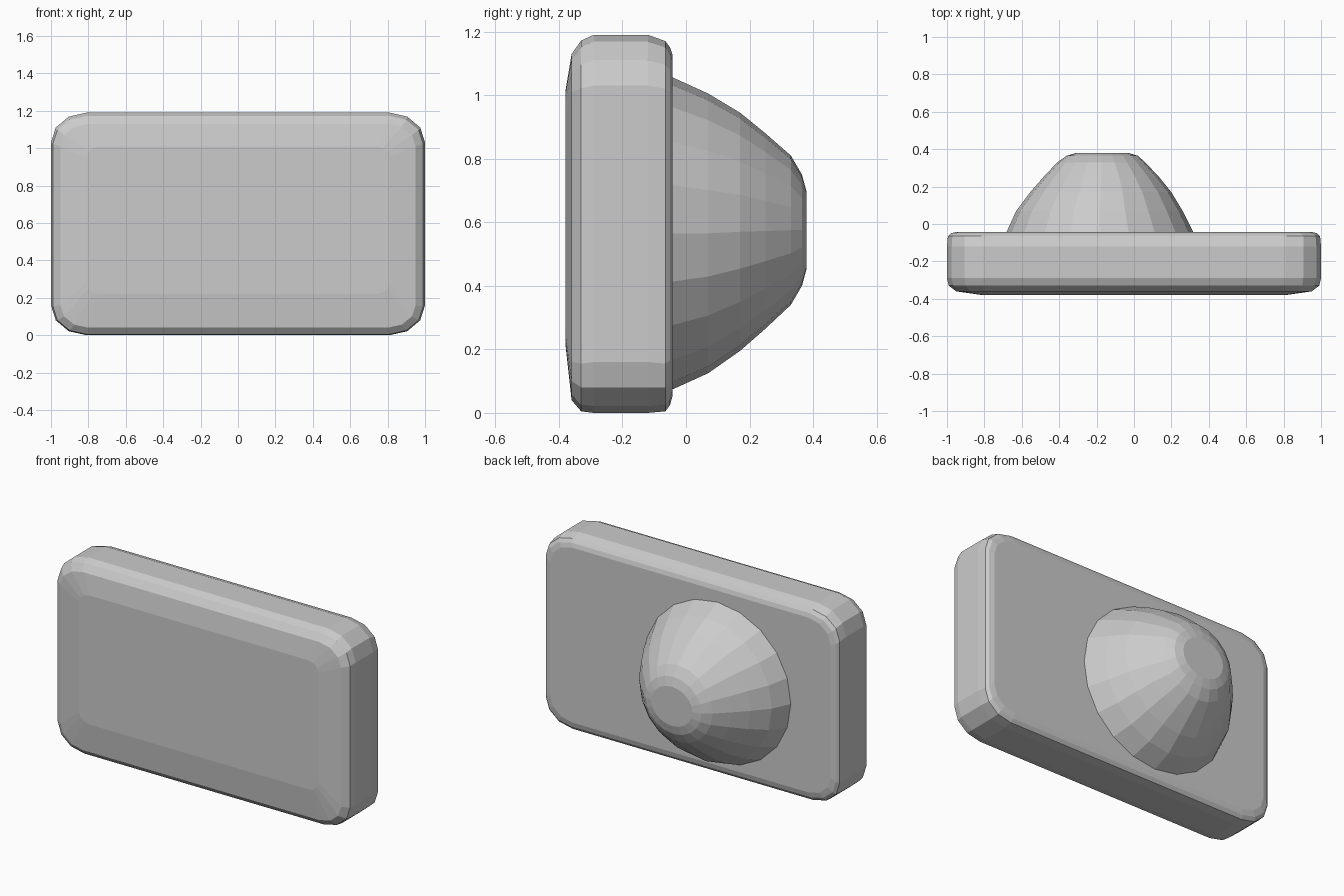
import bpy, bmesh, math

if "Cube" in bpy.data.objects:
    bpy.data.objects.remove(bpy.data.objects["Cube"])


def loft(name, rings):
    """Skin equal-length point rings and cap both ends."""
    bm = bmesh.new()
    loops = [[bm.verts.new(p) for p in ring] for ring in rings]
    n = len(loops[0])
    for a, b in zip(loops, loops[1:]):
        for i in range(n):
            j = (i + 1) % n
            bm.faces.new((a[i], a[j], b[j], b[i]))
    bm.faces.new(loops[0])
    bm.faces.new(loops[-1])
    bmesh.ops.recalc_face_normals(bm, faces=bm.faces[:])
    mesh = bpy.data.meshes.new(name)
    bm.to_mesh(mesh)
    bm.free()
    obj = bpy.data.objects.new(name, mesh)
    bpy.context.collection.objects.link(obj)
    return obj


def rounded_rect(y, hw, z0, z1, rx, rz, steps=3):
    """Upright rectangle with elliptical, faceted corners."""
    corners = [(hw - rx, z1 - rz, 0), (-hw + rx, z1 - rz, 90),
               (-hw + rx, z0 + rz, 180), (hw - rx, z0 + rz, 270)]
    pts = []
    for cx, cz, start in corners:
        for i in range(steps + 1):
            a = math.radians(start + 90 * i / steps)
            pts.append((cx + rx * math.cos(a), y, cz + rz * math.sin(a)))
    return pts


def oval(y, x0, x1, z0, z1, sides=20):
    """Upright oval filling the given bounds."""
    cx, cz, rx, rz = (x0 + x1) / 2, (z0 + z1) / 2, (x1 - x0) / 2, (z1 - z0) / 2
    return [(cx + rx * math.cos(math.tau * i / sides), y,
             cz + rz * math.sin(math.tau * i / sides)) for i in range(sides)]


# Slab with softened rim and slightly crowned front
slab_sections = [
    (-0.38, 0.81, 0.22, 1.01, 0.07, 0.06),
    (-0.36, 0.95, 0.04, 1.13, 0.15, 0.12),
    (-0.33, 0.99, 0.005, 1.172, 0.18, 0.15),
    (-0.29, 1.00, 0.0, 1.19, 0.19, 0.16),
    (-0.12, 1.00, 0.0, 1.19, 0.19, 0.16),
    (-0.065, 0.995, 0.005, 1.17, 0.18, 0.15),
    (-0.05, 0.98, 0.025, 1.15, 0.17, 0.14),
    (-0.042, 0.95, 0.055, 1.125, 0.15, 0.13),
]
loft("slab", [rounded_rect(*s) for s in slab_sections])

# Faceted dome on the back
dome_sections = [
    (-0.06, -0.685, 0.325, 0.07, 1.06),
    (-0.04, -0.68, 0.315, 0.075, 1.055),
    (0.07, -0.63, 0.26, 0.125, 1.005),
    (0.17, -0.555, 0.20, 0.195, 0.945),
    (0.25, -0.485, 0.135, 0.265, 0.88),
    (0.33, -0.41, 0.06, 0.34, 0.81),
    (0.365, -0.36, 0.02, 0.40, 0.75),
    (0.38, -0.31, -0.03, 0.455, 0.695),
]
loft("dome", [oval(*s) for s in dome_sections])
